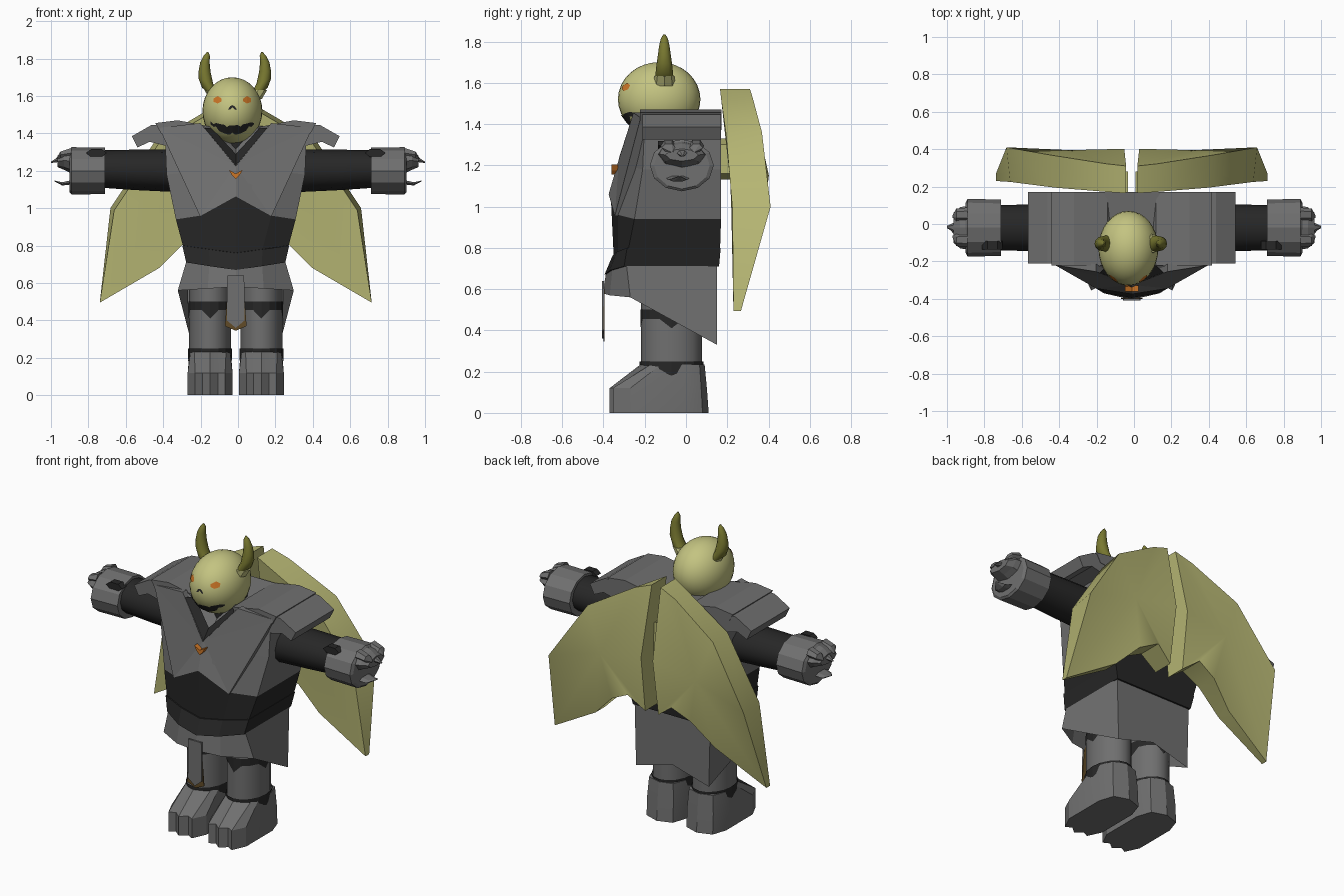
import bpy, bmesh
from math import sin, cos, pi, sqrt, radians

if "Cube" in bpy.data.objects:
    bpy.data.objects.remove(bpy.data.objects["Cube"])

DX = -0.012  # the body sits slightly left of the arms' centre


def material(name, rgb):
    m = bpy.data.materials.new(name)
    m.diffuse_color = (*rgb, 1)
    m.use_nodes = True
    m.node_tree.nodes["Principled BSDF"].inputs["Base Color"].default_value = m.diffuse_color
    return m


GREY = material("stone", (0.16, 0.16, 0.16))
DARK = material("dark", (0.02, 0.02, 0.02))
BONE = material("bone", (0.55, 0.55, 0.22))
WING = material("wing_skin", (0.46, 0.46, 0.17))
HORN = material("horn", (0.19, 0.19, 0.03))
EMBER = material("ember", (0.6, 0.18, 0.02))
BROWN = material("brown", (0.12, 0.07, 0.02))


def mesh(name, verts, faces, mat, dx=DX, smooth=None):
    bm = bmesh.new()
    vs = [bm.verts.new((x + dx, y, z)) for x, y, z in verts]
    for f in faces:
        bm.faces.new([vs[i] for i in f])
    bmesh.ops.recalc_face_normals(bm, faces=bm.faces)
    me = bpy.data.meshes.new(name)
    bm.to_mesh(me)
    bm.free()
    me.materials.append(mat)
    ob = bpy.data.objects.new(name, me)
    bpy.context.collection.objects.link(ob)
    if smooth:
        bpy.ops.object.select_all(action='DESELECT')
        ob.select_set(True)
        bpy.context.view_layer.objects.active = ob
        bpy.ops.object.shade_smooth_by_angle(angle=radians(smooth))
    return ob


def loft(name, rings, mat, caps=True, **kw):
    """Skin a stack of equal-sized rings, closing the ends with fans."""
    n = len(rings[0])
    verts = [p for r in rings for p in r]
    faces = [(k * n + i, k * n + (i + 1) % n, (k + 1) * n + (i + 1) % n, (k + 1) * n + i)
             for k in range(len(rings) - 1) for i in range(n)]
    if caps:
        for r, start in ((rings[0], 0), (rings[-1], n * (len(rings) - 1))):
            verts.append(tuple(sum(p[a] for p in r) / n for a in range(3)))
            faces += [(start + i, start + (i + 1) % n, len(verts) - 1) for i in range(n)]
    return mesh(name, verts, faces, mat, **kw)


def prism(name, xz, y0, y1, mat):
    n = len(xz)
    verts = [(x, y, z) for y in (y0, y1) for x, z in xz]
    faces = [tuple(range(n)), tuple(range(n, 2 * n))]
    faces += [(i, (i + 1) % n, n + (i + 1) % n, n + i) for i in range(n)]
    return mesh(name, verts, faces, mat)


def mirrored(half):
    """Half section from back centre to front centre -> full ring."""
    return half + [(-x, y, z) for x, y, z in half[-2:0:-1]]


def circle_x(x, y, z, ry, rz, n=12):
    return [(x, y + ry * cos(2 * pi * i / n), z + rz * sin(2 * pi * i / n)) for i in range(n)]


def circle_z(x, y, z, rx, ry, n=16):
    return [(x + rx * cos(2 * pi * i / n), y + ry * sin(2 * pi * i / n), z) for i in range(n)]


def flip(ring, s):
    return [(s * x, y, z) for x, y, z in ring]


# Torso: chest, dark belly, belt and skirt
chest_low = [(0, .17, .94), (.32, .17, .94), (.32, -.25, .94), (.19, -.33, .96), (0, -.365, 1.06)]
waist = [(0, .165, .79), (.28, .165, .79), (.28, -.28, .79), (.14, -.33, .77), (0, -.35, .75)]
loft("chest", [mirrored(r) for r in (
    [(0, .17, 1.44), (.38, .17, 1.44), (.38, -.20, 1.42), (.19, -.24, 1.44), (0, -.29, 1.23)],
    [(0, .17, 1.18), (.37, .17, 1.18), (.37, -.21, 1.18), (.19, -.29, 1.2), (0, -.335, 1.17)],
    chest_low)], GREY)
loft("belly", [mirrored(r) for r in (chest_low, waist)], DARK)
loft("belt", [mirrored(r) for r in (
    [(x * 1.02, y * 1.02, z + .01) for x, y, z in waist],
    [(0, .16, .71), (.265, .16, .71), (.265, -.3, .71), (.14, -.37, .69), (0, -.395, .67)])], DARK)
loft("skirt", [mirrored(r) for r in (
    [(0, .15, .74), (.26, .15, .73), (.26, -.29, .73), (.14, -.355, .71), (0, -.385, .69)],
    [(0, .15, .40), (.25, .15, .33), (.31, -.27, .56), (.15, -.37, .57), (0, -.405, .58)])],
    GREY, caps=False)
prism("loincloth_lining", [(-.04, .6), (.04, .6), (.058, .37), (0, .345), (-.058, .37)], -.4, -.395, BROWN)
prism("loincloth", [(-.045, .64), (.045, .64), (.048, .4), (0, .36), (-.048, .4)], -.408, -.398, GREY)
prism("chest_gem", [(-.037, 1.205), (0, 1.185), (.037, 1.205), (.02, 1.175), (0, 1.155), (-.02, 1.175)],
      -.36, -.33, EMBER)

# Raised breastplate in a broad V, with the dark collar inside its neckline
for s in (1, -1):
    plate = flip([(0, -.325, 1.23), (.19, -.255, 1.455), (.41, -.22, 1.43), (.19, -.345, .955),
                  (0, -.375, 1.06)], s)
    back = [(x, y + .04, z) for x, y, z in plate]
    mesh("breastplate", plate + back, [(0, 1, 2), (0, 2, 3), (0, 3, 4), (5, 7, 6), (5, 8, 7), (5, 9, 8)]
         + [(i, i + 1, i + 6, i + 5) for i in range(4)], GREY)
    mesh("collar", flip([(0, -.328, 1.225), (.17, -.262, 1.43), (.13, -.22, 1.43), (0, -.27, 1.29)], s),
         [(0, 1, 2, 3)], DARK)
loft("neck", [circle_z(0, -.07, z, .1, .12) for z in (1.3, 1.44)], DARK)

# Head with face patches laid on its surface
HC, HR = (-.018, -.13, 1.52), (.16, .2, .18)
bpy.ops.mesh.primitive_uv_sphere_add(segments=32, ring_count=16, radius=1, location=(HC[0] + DX, HC[1], HC[2]))
head = bpy.context.object
head.name = "head"
head.scale = HR
head.data.materials.append(BONE)
bpy.ops.object.shade_smooth()


def on_head(x, z):
    d = max(0, 1 - (x / HR[0]) ** 2 - ((z - HC[2]) / HR[2]) ** 2)
    return (HC[0] + x, HC[1] - HR[1] * sqrt(d) - .004, z)


def face_strip(name, xs, tops, bottoms, mat):
    n = len(xs)
    verts = [on_head(x, z) for x, z in zip(xs, tops)] + [on_head(x, z) for x, z in zip(xs, bottoms)]
    mesh(name, verts, [(i, i + 1, n + i + 1, n + i) for i in range(n - 1)], mat)


for s in (1, -1):
    face_strip("eye", [s * .057, s * .078, s * .1], [1.585, 1.6, 1.587], [1.572, 1.56, 1.568], EMBER)
    face_strip("nostril", [s * .0, s * .012, s * .022], [1.551, 1.545, 1.53], [1.54, 1.528, 1.525], DARK)
mouth_x = [i * .0145 for i in range(-8, 9)]
face_strip("mouth", mouth_x,
           [1.443 + 1.6 * x * x - (.01 if i % 5 == 1 else 0) for i, x in enumerate(mouth_x)],
           [1.392 + 4.2 * x * x + (.012 if i % 6 == 2 else 0) for i, x in enumerate(mouth_x)], DARK)

# Curved horns in faceted sockets
for s in (1, -1):
    path = [(.09, 1.59, .042), (.132, 1.63, .044), (.155, 1.68, .039), (.162, 1.73, .032),
            (.16, 1.78, .025), (.15, 1.815, .017), (.145, 1.835, .004)]
    loft("horn", [[(s * px + (x - px) - .005, y, z + .35 * (px - x) * -s * (pz < 1.7)) for x, y, z in
                   circle_z(px, -.105, pz, r, r, 12)] for px, pz, r in path], HORN, smooth=50)
    loft("horn_socket", [flip(circle_z(px, -.105, pz, r, r, 8), s)
                         for px, pz, r in ((.085, 1.585, .055), (.12, 1.632, .048))], BONE)

# Shoulder plates
for s in (1, -1):
    prism("shoulder_plate", [(s * x, z) for x, z in (
        (.22, 1.45), (.45, 1.445), (.555, 1.385), (.525, 1.325), (.46, 1.355), (.36, 1.33), (.25, 1.36))],
        -.21, .17, GREY)
    prism("collar_plate", [(s * x, z) for x, z in (
        (.10, 1.40), (.13, 1.435), (.31, 1.47), (.43, 1.455), (.40, 1.40), (.2, 1.37))], -.222, .172, GREY)

# Arms, cuffs, hands and claws
for s in (1, -1):
    def part(name, rings, mat, **kw):
        return loft(name, [flip(r, s) for r in rings], mat, dx=0, **kw)
    part("arm", [circle_x(.3, -.02, 1.2, .13, .115), circle_x(.55, -.02, 1.205, .125, .108),
                 circle_x(.74, -.02, 1.21, .12, .1)], DARK, smooth=40)
    part("cuff", [circle_x(.71, -.02, 1.2, .15, .125), circle_x(.89, -.02, 1.2, .155, .126),
                  circle_x(.9, -.02, 1.2, .135, .115)], GREY)
    part("palm", [circle_x(x, -.02, z, ry, rz, 8) for x, z, ry, rz in (
        (.87, 1.25, .12, .075), (.93, 1.255, .11, .05), (.965, 1.25, .08, .03))], GREY)
    for y, tip, z in ((-.085, .97, 1.275), (-.02, 1.0, 1.255), (.05, .97, 1.275)):
        part("claw", [circle_x(.89, y, z + .02, .038, .032, 6), circle_x(.95, y, z + .01, .033, .02, 6),
                      circle_x(tip, y * .8, z - .01, .006, .004, 6)], GREY)
    part("thumb_claw", [circle_x(.88, -.04, 1.14, .06, .014, 6), circle_x(.94, -.04, 1.13, .045, .01, 6),
                        circle_x(.98, -.03, 1.145, .004, .003, 6)], GREY)
    hexa = [(s * (.745 + .055 * cos(i * pi / 3)), 1.295 + .025 * sin(i * pi / 3)) for i in range(6)]
    prism("cuff_notch", hexa, -.135, -.09, DARK)


# Legs, jagged bands and clawed feet
def band(name, x, top, low, lower, r):
    rings = [circle_z(x, -.07, top, r[0], r[1], 16), circle_z(x, -.07, low, r[0], r[1], 16)]
    rings[1] = [(a, b, lower if i % 4 == 0 else c) for i, (a, b, c) in enumerate(rings[1])]
    loft(name, rings, DARK, caps=False)


toes_low = [(-.12, -.27), (-.08, -.355), (-.042, -.335), (0, -.37), (.042, -.335), (.08, -.355), (.12, -.27)]
toes_top = [(-.105, -.12), (-.085, -.17), (-.045, -.21), (0, -.22), (.045, -.21), (.085, -.17), (.105, -.12)]
heel = [(.12, -.01), (.09, .08), (0, .11), (-.09, .08), (-.12, -.01)]
for s in (1, -1):
    cx = s * .137
    loft("leg", [circle_z(cx, -.07, z, .112, .148) for z in (.18, .4, .62)], GREY, smooth=40)
    band("ankle_band", cx, .25, .205, .18, (.118, .155))
    band("knee_trim", cx, .5, .455, .41, (.115, .151))
    foot = []
    for z, toes, back in ((0, toes_low, 1), (.12, toes_low, .92), (.235, toes_top, .82)):
        foot.append([(cx + x, y, z) for x, y in toes] + [(cx + x * (1 if z < .2 else .92), y * back, z) for x, y in heel])
    loft("foot", foot, GREY, smooth=25)


# Wings: thick outline whose front and back depth follow the height
def depth(z, table):
    for (z1, y1), (z0, y0) in zip(table, table[1:]):
        if z >= z0:
            return y0 + (y1 - y0) * (z - z0) / (z1 - z0)
    return table[-1][1]


BACK = [(1.57, .31), (1.41, .36), (1.13, .405), (1.0, .41), (.49, .265)]
FRONT = [(1.57, .165), (1.32, .2), (1.0, .225), (.49, .23)]
outline = [(.03, 1.57), (.14, 1.53), (.43, 1.36), (.67, 1.0), (.727, .495), (.41, .68), (.27, .82),
           (.15, .88), (.045, .8), (.04, 1.15)]
for s in (1, -1):
    pts = outline + [(.33, 1.1)]
    n, m = len(outline), len(pts)
    inset = [.02 if 0 < i < 4 else 0 for i in range(m)]
    verts = [(s * (x - d), depth(z, FRONT), z - d * .6) for (x, z), d in zip(pts, inset)]
    verts += [(s * x, depth(z, BACK), z) for x, z in pts[:-1]] + [(s * .33, .395, 1.1)]
    faces = []
    for i in range(n):
        j = (i + 1) % n
        faces += [(i, j, n), (m + j, m + i, m + n), (i, j, m + j, m + i)]
    mesh("wing", verts, faces, WING, smooth=40)
    prism("wing_root", [(s * x, z) for x, z in ((.02, 1.33), (.1, 1.3), (.1, 1.16), (.02, 1.13))], .16, .28, WING)
